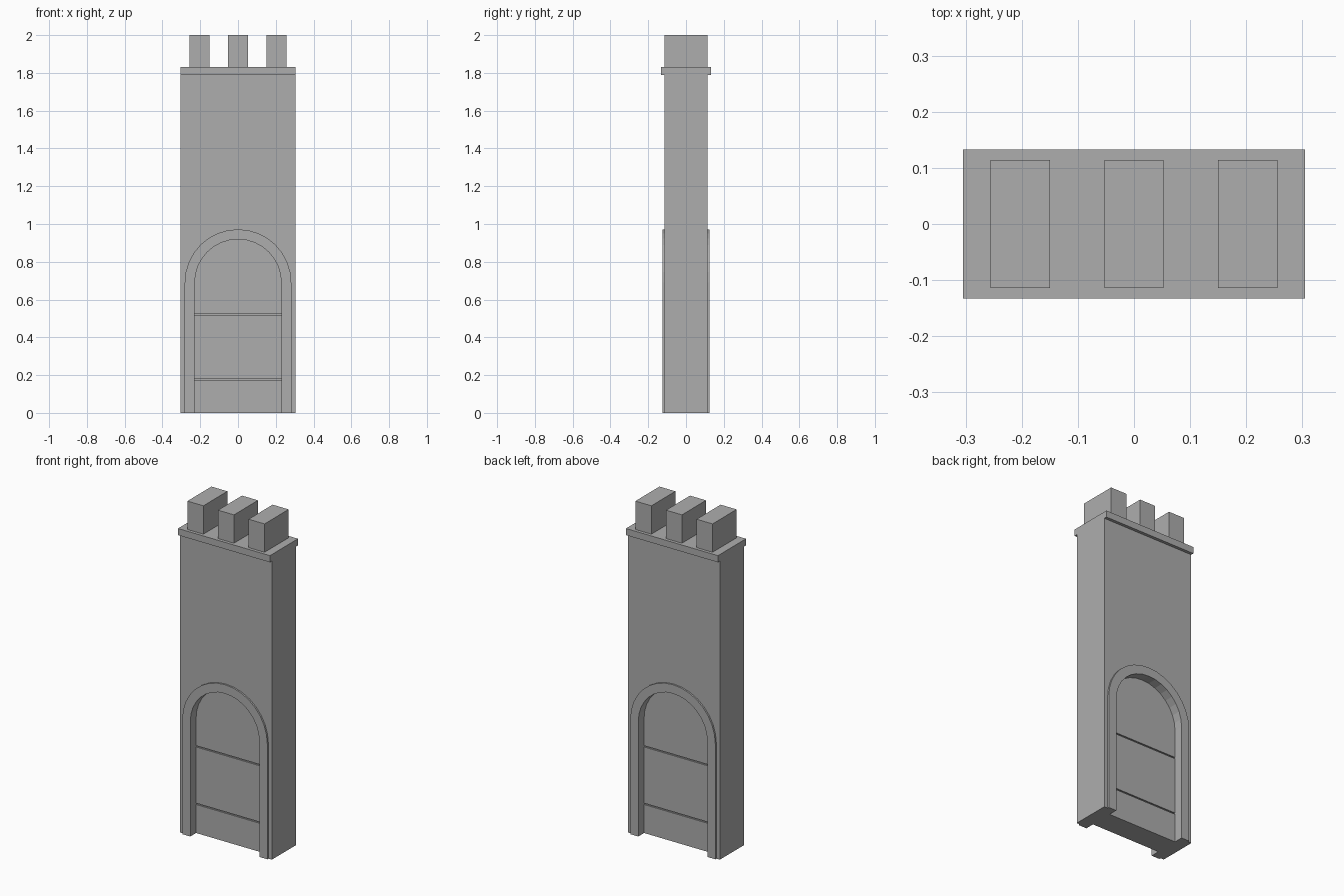
import bpy
import bmesh
import math

cube = bpy.data.objects.get("Cube")
if cube:
    bpy.data.objects.remove(cube, do_unlink=True)

# One stone grey for the whole model
stone = bpy.data.materials.new("stone_grey")
stone.use_nodes = True
grey = (0.42, 0.42, 0.42, 1.0)
stone.diffuse_color = grey
stone.node_tree.nodes["Principled BSDF"].inputs["Base Color"].default_value = grey

HALF_W, HALF_D = 0.305, 0.115
WALL_TOP, CORNICE_TOP, TOP = 1.79, 1.83, 2.0
SPRING, OPENING_R, TRIM_R = 0.69, 0.229, 0.282
PANEL_Y = 0.07


def prism(name, outline, place, offset):
    """Extrude a closed 2D outline by offset; place maps its points to 3D."""
    bm = bmesh.new()
    face = bm.faces.new([bm.verts.new(place(a, b)) for a, b in outline])
    extruded = bmesh.ops.extrude_face_region(bm, geom=[face])["geom"]
    moved = [v for v in extruded if isinstance(v, bmesh.types.BMVert)]
    bmesh.ops.translate(bm, verts=moved, vec=offset)
    bmesh.ops.recalc_face_normals(bm, faces=bm.faces)
    mesh = bpy.data.meshes.new(name)
    bm.to_mesh(mesh)
    bm.free()
    mesh.materials.append(stone)
    obj = bpy.data.objects.new(name, mesh)
    bpy.context.collection.objects.link(obj)
    return obj


def box(name, x, half_w, half_d, z0, z1):
    outline = [(x - half_w, z0), (x + half_w, z0), (x + half_w, z1), (x - half_w, z1)]
    return prism(name, outline, lambda a, b: (a, -half_d, b), (0, 2 * half_d, 0))


def arch(radius, segments=16):
    """Arch line from the left foot over the top to the right foot."""
    curve = [(-radius * math.cos(math.pi * i / segments),
              SPRING + radius * math.sin(math.pi * i / segments))
             for i in range(segments + 1)]
    return [(-radius, 0)] + curve + [(radius, 0)]


# Wall slab with the arched opening
wall_outline = arch(OPENING_R) + [(HALF_W, 0), (HALF_W, WALL_TOP),
                                  (-HALF_W, WALL_TOP), (-HALF_W, 0)]
prism("wall", wall_outline, lambda a, b: (a, -HALF_D, b), (0, 2 * HALF_D, 0))

# Raised arch trim on the front and back
trim_outline = arch(OPENING_R) + arch(TRIM_R)[::-1]
for side, y in (("front", -0.125), ("back", HALF_D)):
    prism(side + "_arch_trim", trim_outline, lambda a, b: (a, y, b), (0, 0.01, 0))

# Recessed panel with two horizontal grooves on each face
edge = [(PANEL_Y, 0)]
for z in (0.175, 0.52):
    edge += [(PANEL_Y, z - 0.004), (PANEL_Y - 0.008, z - 0.004),
             (PANEL_Y - 0.008, z + 0.004), (PANEL_Y, z + 0.004)]
edge.append((PANEL_Y, 0.94))
panel_outline = edge + [(-y, z) for y, z in reversed(edge)]
prism("recessed_panel", panel_outline, lambda a, b: (-OPENING_R, a, b),
      (2 * OPENING_R, 0, 0))

# Cornice and three battlement blocks
box("cornice", 0, HALF_W, 0.133, WALL_TOP, CORNICE_TOP)
for label, x in (("right", -0.203), ("middle", 0), ("left", 0.203)):
    box(label + "_battlement", x, 0.053, 0.114, CORNICE_TOP, TOP)
